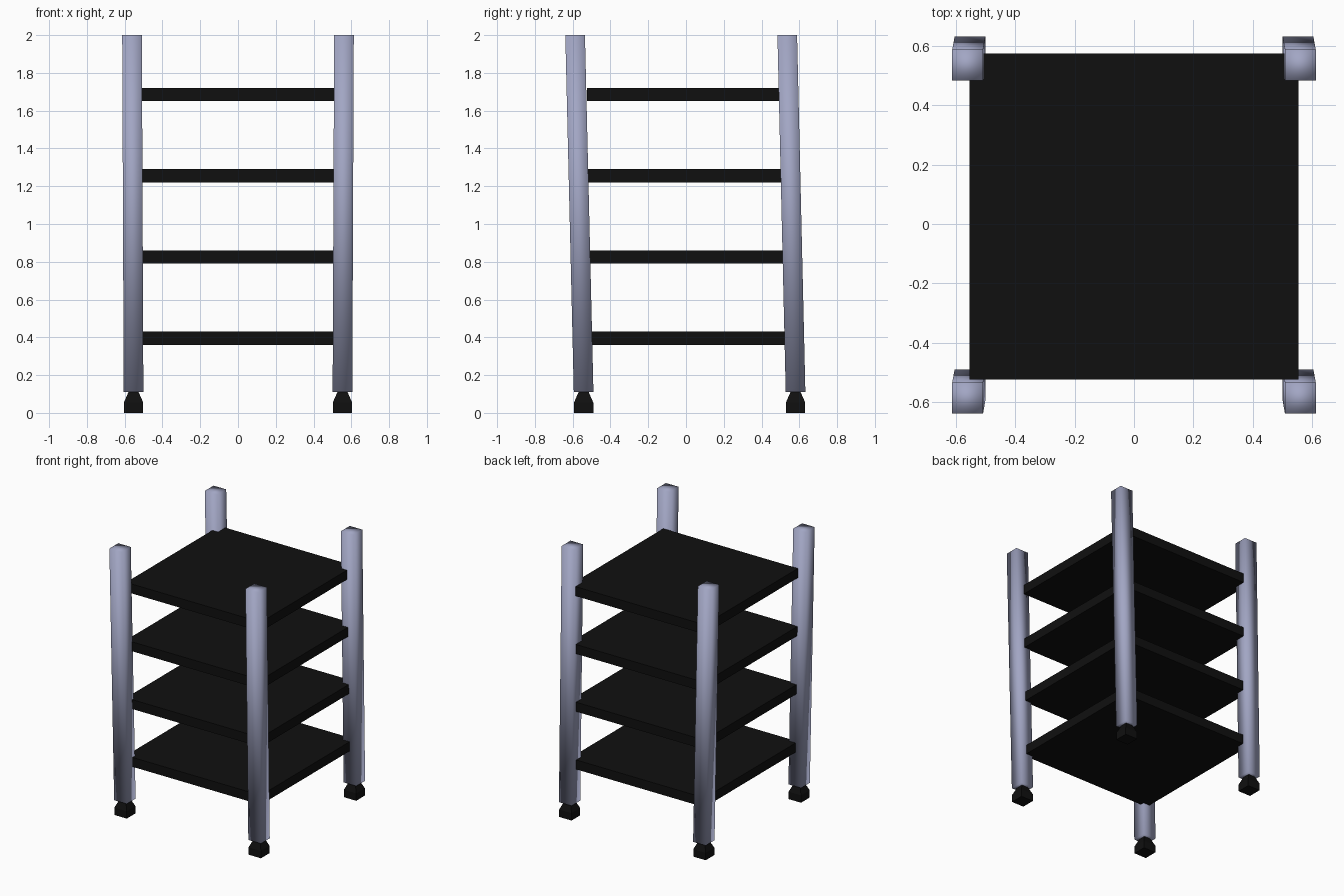
import bpy
import bmesh

cube = bpy.data.objects.get("Cube")
if cube:
    bpy.data.objects.remove(cube, do_unlink=True)


def make_material(name, color):
    mat = bpy.data.materials.new(name)
    mat.use_nodes = True
    mat.diffuse_color = (*color, 1)
    mat.node_tree.nodes["Principled BSDF"].inputs["Base Color"].default_value = (*color, 1)
    return mat


black = make_material("black", (0.005, 0.005, 0.005))
steel = make_material("blue grey steel", (0.36, 0.38, 0.55))


def loft(name, sections, mat, smooth=False):
    """Join rectangles (cx, cy, z, half_x, half_y) into a closed solid."""
    bm = bmesh.new()
    corners = [(-1, -1), (1, -1), (1, 1), (-1, 1)]
    rings = [[bm.verts.new((cx + sx * hx, cy + sy * hy, z)) for sx, sy in corners]
             for cx, cy, z, hx, hy in sections]
    for low, high in zip(rings, rings[1:]):
        for i in range(4):
            j = (i + 1) % 4
            bm.faces.new((low[i], low[j], high[j], high[i]))
    bm.faces.new(rings[0][::-1])
    bm.faces.new(rings[-1])
    for face in bm.faces:
        face.smooth = smooth
    mesh = bpy.data.meshes.new(name)
    bm.to_mesh(mesh)
    bm.free()
    mesh.materials.append(mat)
    obj = bpy.data.objects.new(name, mesh)
    bpy.context.collection.objects.link(obj)
    return obj


# Shelves
for i, z in enumerate((0.36, 0.79, 1.22, 1.65)):
    loft(f"shelf_{i + 1}", [(0, 0.025, z, 0.555, 0.55), (0, 0.025, z + 0.07, 0.555, 0.55)], black)

# Leaning legs with tapered feet
HALF = 0.052
for side, sx in (("left", 1), ("right", -1)):
    for end, y_low, y_high in (("front", -0.542, -0.587), ("back", 0.58, 0.536)):
        x_low, x_high = sx * 0.553, sx * 0.561
        loft(f"{end}_{side}_leg",
             [(x_low, y_low, 0.11, HALF, HALF), (x_high, y_high, 2, HALF, HALF)],
             steel, smooth=True)
        loft(f"{end}_{side}_foot",
             [(x_low, y_low, 0, 0.051, 0.051), (x_low, y_low, 0.055, 0.051, 0.051),
              (x_low, y_low, 0.112, 0.026, 0.026)], black)
